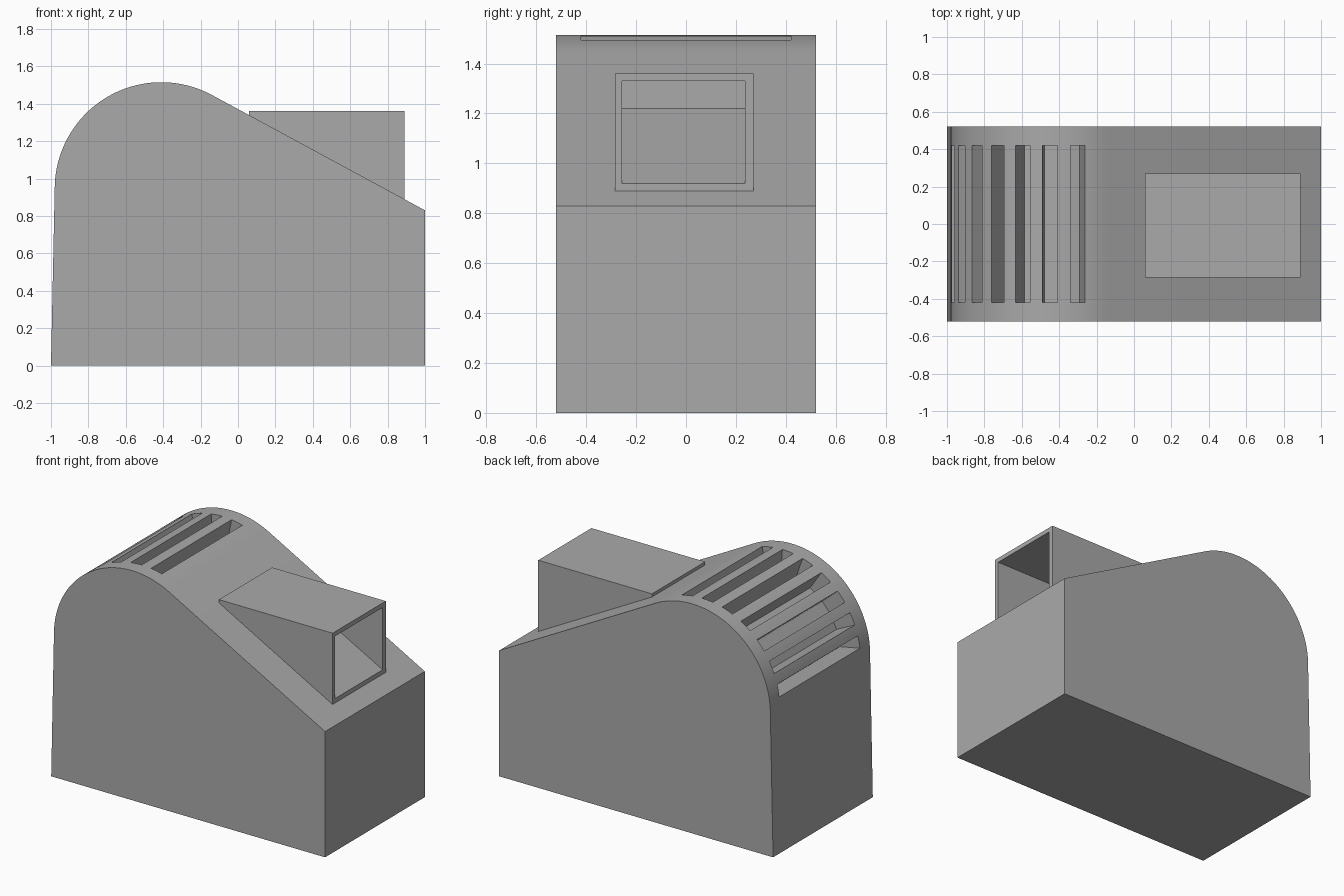
import bpy, bmesh, math
from mathutils import Matrix

if "Cube" in bpy.data.objects:
    bpy.data.objects.remove(bpy.data.objects["Cube"])

grey = bpy.data.materials.new("plain grey")
grey.diffuse_color = (0.4, 0.4, 0.4, 1)
grey.use_nodes = True
grey.node_tree.nodes["Principled BSDF"].inputs["Base Color"].default_value = grey.diffuse_color


def finish(name, bm):
    bmesh.ops.recalc_face_normals(bm, faces=bm.faces)
    me = bpy.data.meshes.new(name)
    bm.to_mesh(me)
    bm.free()
    ob = bpy.data.objects.new(name, me)
    me.materials.append(grey)
    bpy.context.collection.objects.link(ob)
    return ob


def prism(name, profile, y0, y1):
    """Extrude an xz outline from y0 to y1."""
    bm = bmesh.new()
    face = bm.faces.new([bm.verts.new((x, y0, z)) for x, z in profile])
    out = bmesh.ops.extrude_face_region(bm, geom=[face])["geom"]
    verts = [g for g in out if isinstance(g, bmesh.types.BMVert)]
    bmesh.ops.translate(bm, verts=verts, vec=(0, y1 - y0, 0))
    return finish(name, bm)


def cut(ob, cutter):
    cutter.hide_render = True
    mod = ob.modifiers.new("cut", 'BOOLEAN')
    mod.operation = 'DIFFERENCE'
    mod.solver = 'EXACT'
    mod.object = cutter
    bpy.context.view_layer.objects.active = ob
    bpy.ops.object.modifier_apply(modifier=mod.name)
    bpy.data.objects.remove(cutter)


# Housing: rounded hump running tangentially into a straight slope
CX, CZ, R = -0.41, 0.945, 0.57
SLOPE = 0.537
end = math.pi / 2 - math.atan(SLOPE)
N = 40
arc = []
for i in range(N + 1):
    a = math.pi + (end - math.pi) * i / N
    arc.append((CX + R * math.cos(a), CZ + R * math.sin(a)))
housing = prism("housing", [(1, 0), (-1, 0)] + arc + [(1, 0.83)], -0.52, 0.52)

# Seven radial vent slots, 15 degrees apart, sunk into the hump
bm = bmesh.new()
DEPTH, OUT = 0.15, 0.08
for i in range(7):
    m = (Matrix.Translation((CX, 0, CZ))
         @ Matrix.Rotation(math.radians(11 - 15 * i), 4, 'Y')
         @ Matrix.Translation((0, 0, R + (OUT - DEPTH) / 2))
         @ Matrix.Diagonal((0.08, 0.84, DEPTH + OUT, 1)))
    bmesh.ops.create_cube(bm, size=1, matrix=m)
cut(housing, finish("slot_cutter", bm))


# Square outlet duct standing on the slope, open towards +x
def slope_z(x):
    return 0.83 + (1 - x) * SLOPE


duct = prism("outlet_duct", [(0.06, 1.36), (0.89, 1.36), (0.89, slope_z(0.89) - 0.005),
                             (0.06, slope_z(0.06) - 0.005)], -0.285, 0.27)
cavity = prism("duct_cutter", [(0.33, 1.33), (0.95, 1.33), (0.95, slope_z(0.95) + 0.03),
                               (0.33, slope_z(0.33) + 0.03)], -0.257, 0.237)
cut(duct, cavity)

# Smooth the hump, keep every real edge sharp
for ob in bpy.context.view_layer.objects:
    ob.select_set(ob == housing)
bpy.context.view_layer.objects.active = housing
bpy.ops.object.shade_smooth_by_angle(angle=math.radians(25))
